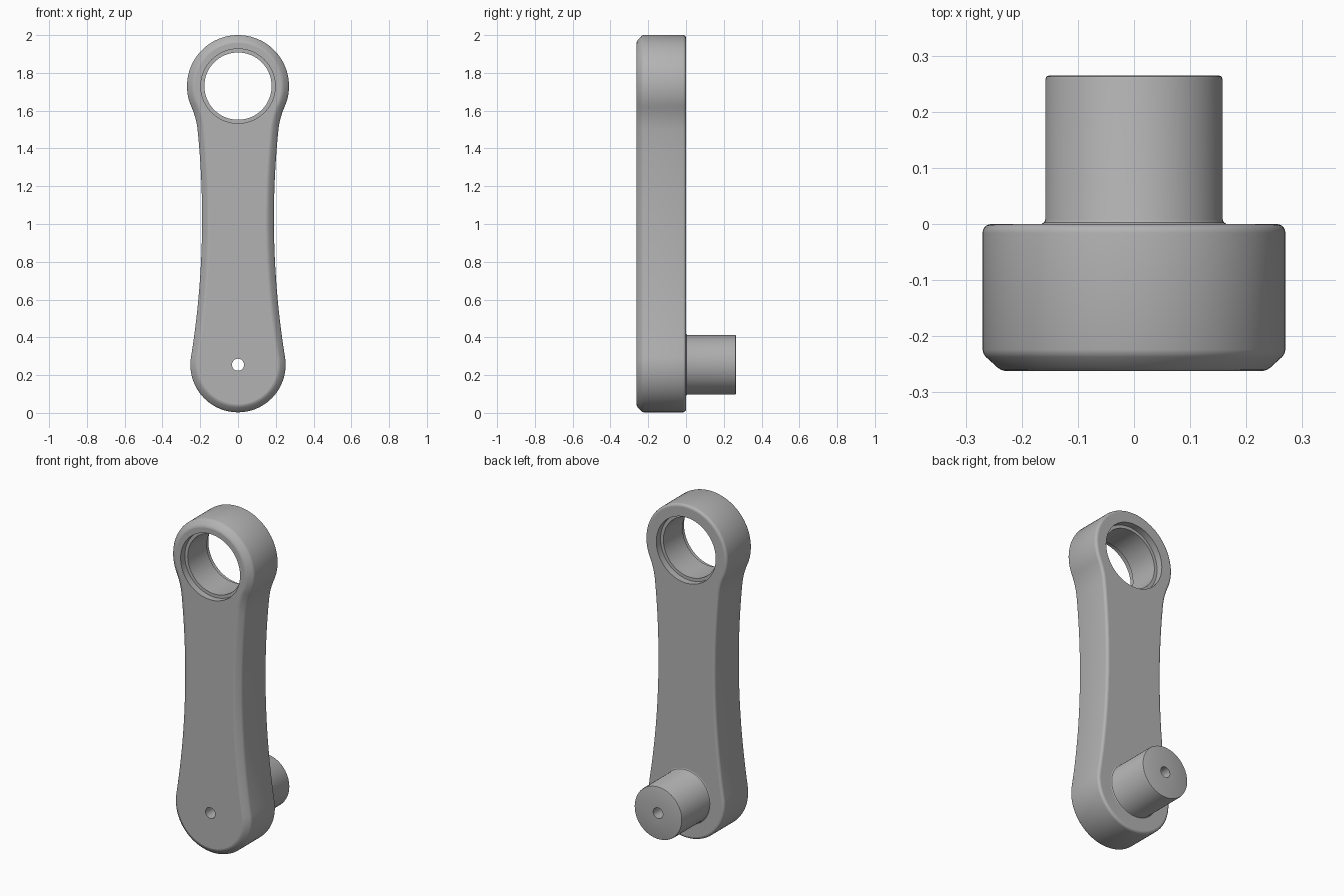
import bpy, bmesh
from math import sin, cos, pi, radians, atan2

if "Cube" in bpy.data.objects:
    bpy.data.objects.remove(bpy.data.objects["Cube"])

metal = bpy.data.materials.new("grey_metal")
metal.diffuse_color = (0.45, 0.45, 0.45, 1)
metal.use_nodes = True
metal.node_tree.nodes["Principled BSDF"].inputs["Base Color"].default_value = metal.diffuse_color

TOP_Z, PIN_Z = 1.73, 0.255      # centres of the two rounded ends
BORE = 0.032                    # small hole through arm and pin


def arc(cx, cz, r, a0, a1, n):
    return [(cx + r * cos(a0 + (a1 - a0) * i / n),
             cz + r * sin(a0 + (a1 - a0) * i / n)) for i in range(n + 1)]


def outline(d):
    """Arm outline inset by d: two round ends joined by tangent concave arcs."""
    R, r, phi = 4.62, 0.40, 0.42
    bx, bz = 0.19 + R, 1.03                              # waist arc centre
    fx, fz = (0.27 + r) * cos(phi), TOP_Z - (0.27 + r) * sin(phi)
    tilt = atan2(fz - bz, bx - fx)
    low = atan2(bz - PIN_Z, bx)
    half = arc(0, PIN_Z, 0.252 - d, -pi / 2, low, 26)
    half += arc(bx, bz, R + d, pi + low, pi - tilt, 24)[1:]
    half += arc(fx, fz, r + d, pi - tilt, pi - phi, 8)[1:]
    half += arc(0, TOP_Z, 0.27 - d, -phi, pi / 2, 32)[1:]
    return half + [(-x, z) for x, z in half[-2:0:-1]]


def circle(z, r, n):
    return arc(0, z, r, 0, 2 * pi, n)[:-1]


def add_loop(bm, pts, y):
    return [bm.verts.new((x, y, z)) for x, z in pts]


def skin(bm, loops, closed=False):
    pairs = list(zip(loops, loops[1:])) + ([(loops[-1], loops[0])] if closed else [])
    for a, b in pairs:
        n = len(a)
        for i in range(n):
            j = (i + 1) % n
            bm.faces.new((a[i], a[j], b[j], b[i])).smooth = True


def finish(bm, name):
    bmesh.ops.recalc_face_normals(bm, faces=bm.faces)
    for e in bm.edges:
        e.smooth = e.calc_face_angle(0) < radians(30)
    me = bpy.data.meshes.new(name)
    bm.to_mesh(me)
    bm.free()
    me.materials.append(metal)
    bpy.context.collection.objects.link(bpy.data.objects.new(name, me))


# Arm: rounded back edge, straight wall, softened chamfer in front
bm = bmesh.new()
c = 0.016
rim = [(c * (1 - sin(a)), -c * (1 - cos(a))) for a in (i * pi / 10 for i in range(6))]
rim += [(0, -0.224), (0.002, -0.231), (0.006, -0.237),
        (0.027, -0.256), (0.033, -0.260), (0.041, -0.262)]
wall = [add_loop(bm, outline(d), y) for d, y in rim]
skin(bm, wall)
# Large eye with a shallow step at each mouth
eye = [add_loop(bm, circle(TOP_Z, r, 72), y) for r, y in
       ((0.197, 0), (0.197, -0.04), (0.178, -0.04),
        (0.178, -0.222), (0.197, -0.222), (0.197, -0.262))]
skin(bm, eye)
# Small through hole
hole = [add_loop(bm, circle(PIN_Z, BORE, 32), y) for y in (0, -0.262)]
skin(bm, hole)
# Flat front and back faces around the holes
for k in (0, -1):
    edges = [bm.edges.get((l[i], l[i - 1]))
             for l in (wall[k], eye[k], hole[k]) for i in range(len(l))]
    bmesh.ops.triangle_fill(bm, edges=edges, use_beauty=True,
                            normal=(0, 1 if k == 0 else -1, 0))
finish(bm, "crank_arm")

# Hollow pin with a flared foot and a softened end
bm = bmesh.new()
profile = [(BORE, -0.002), (0.165, -0.002), (0.165, 0), (0.160, 0.003), (0.158, 0.008),
           (0.158, 0.257), (0.156, 0.263), (0.150, 0.265), (BORE, 0.265)]
skin(bm, [add_loop(bm, circle(PIN_Z, r, 64), y) for r, y in profile], closed=True)
finish(bm, "pedal_pin")
